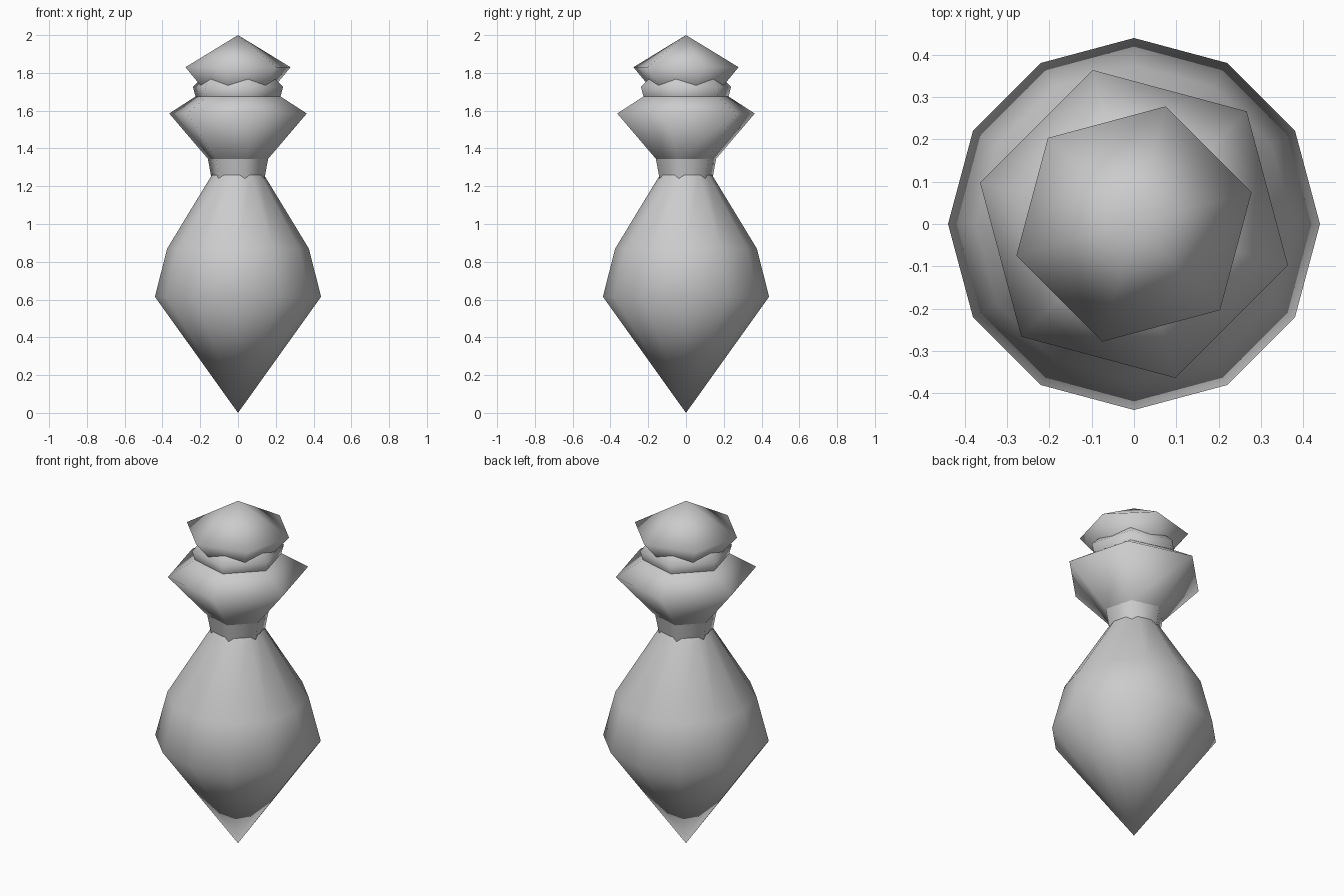
import bpy, bmesh
from math import cos, sin, pi, radians

if "Cube" in bpy.data.objects:
    bpy.data.objects.remove(bpy.data.objects["Cube"])


def lathe(name, profile, sides, turn):
    """Revolve (radius, z) points into a faceted, smooth-shaded part."""
    bm = bmesh.new()
    rings = []
    for r, z in profile:
        if r == 0:
            rings.append([bm.verts.new((0, 0, z))] * sides)
        else:
            rings.append([bm.verts.new((r * cos(radians(turn) + 2 * pi * i / sides),
                                        r * sin(radians(turn) + 2 * pi * i / sides), z))
                          for i in range(sides)])
    for low, high in zip(rings, rings[1:]):
        for i in range(sides):
            j = (i + 1) % sides
            corners = dict.fromkeys([low[i], low[j], high[j], high[i]])
            bm.faces.new(list(corners)).smooth = True
    bmesh.ops.recalc_face_normals(bm, faces=bm.faces)
    mesh = bpy.data.meshes.new(name)
    bm.to_mesh(mesh)
    bm.free()
    obj = bpy.data.objects.new(name, mesh)
    bpy.context.collection.objects.link(obj)
    return obj


# Pointed twelve-sided body
lathe("body", [(0, 0), (0.44, 0.615), (0.375, 0.87), (0.138, 1.26)], 12, 0)
# Six-sided neck
lathe("neck", [(0.145, 1.24), (0.165, 1.345)], 6, 45)
# Six-sided bulge above the neck
lathe("bulge", [(0.165, 1.345), (0.377, 1.585), (0.233, 1.675)], 6, 45)
# Collar under the stopper
lathe("collar", [(0.233, 1.675), (0.247, 1.725), (0.19, 1.78)], 6, 45)
# Faceted stopper, turned half a side
lathe("stopper", [(0.19, 1.715), (0.288, 1.83), (0, 2.0)], 6, 15)
